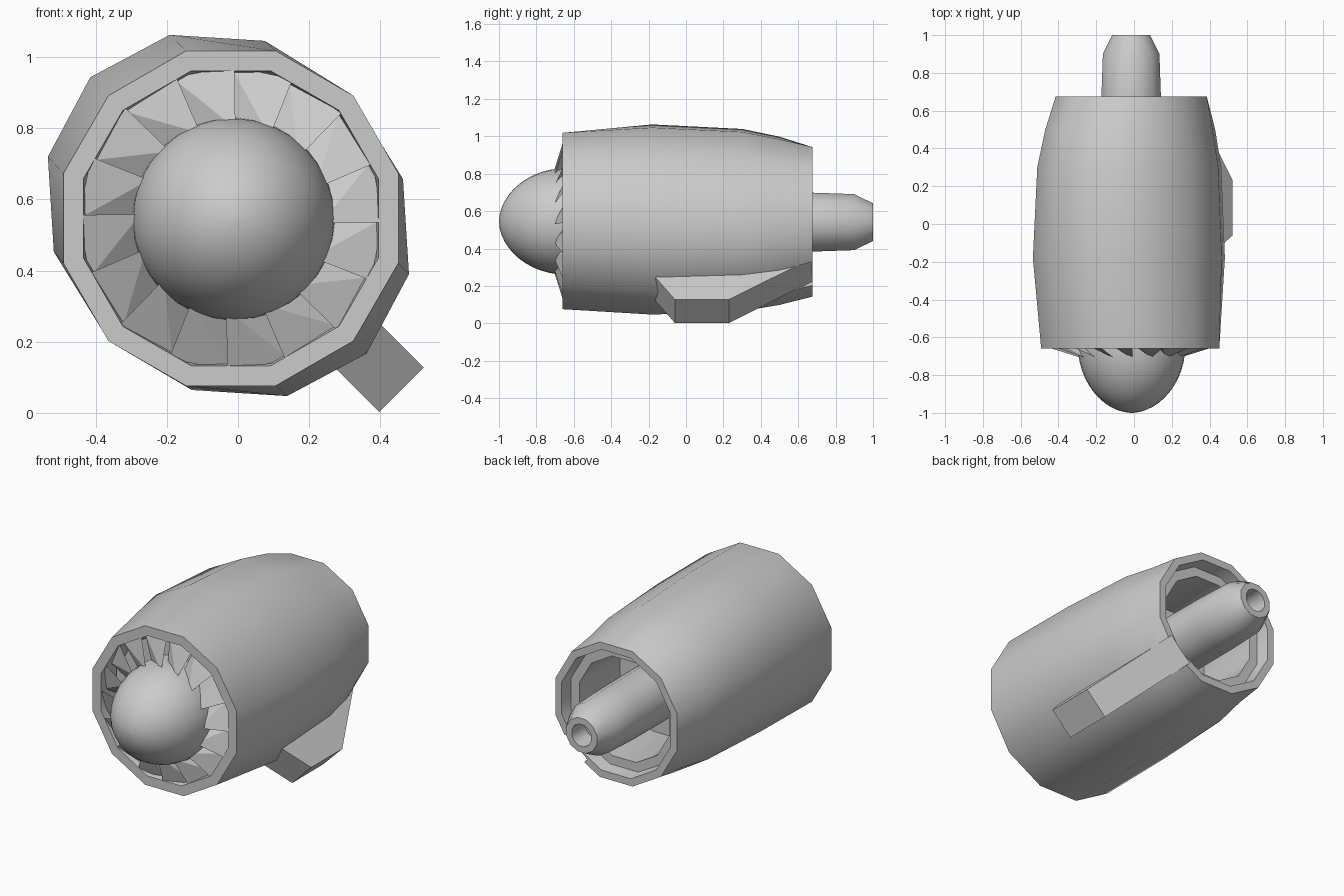
import bpy, bmesh, math
from mathutils import Vector

if "Cube" in bpy.data.objects:
    bpy.data.objects.remove(bpy.data.objects["Cube"])

CX, CZ = -0.02, 0.545          # engine axis
D = math.sqrt(0.5)
U = Vector((D, 0, -D))         # direction of the pylon
T = Vector((D, 0, D))          # across the pylon


def finish(name, bm, angle=35):
    bmesh.ops.remove_doubles(bm, verts=bm.verts, dist=1e-5)
    bmesh.ops.recalc_face_normals(bm, faces=bm.faces)
    me = bpy.data.meshes.new(name)
    bm.to_mesh(me)
    bm.free()
    ob = bpy.data.objects.new(name, me)
    bpy.context.collection.objects.link(ob)
    bpy.ops.object.select_all(action='DESELECT')
    ob.select_set(True)
    bpy.context.view_layer.objects.active = ob
    if angle:
        bpy.ops.object.shade_smooth_by_angle(angle=math.radians(angle))
    return ob


def loft(name, rings, sides, closed=False):
    """rings: (y, radius along pylon, radius across, cx, cz)"""
    bm = bmesh.new()
    loops = []
    for y, a, b, cx, cz in rings:
        loop = []
        for k in range(sides):
            t = 2 * math.pi * k / sides
            p = Vector((cx, y, cz)) + U * (a * math.cos(t)) + T * (b * math.sin(t))
            loop.append(bm.verts.new(p))
        loops.append(loop)
    pairs = list(zip(loops, loops[1:]))
    if closed:
        pairs.append((loops[-1], loops[0]))
    for p, q in pairs:
        for k in range(sides):
            n = (k + 1) % sides
            bm.faces.new((p[k], p[n], q[n], q[k]))
    if not closed:
        bm.faces.new(loops[0])
        bm.faces.new(loops[-1])
    return finish(name, bm)


def rings(profile, cx=-0.015, cz=0.543):
    return [(y, r, r, cx, cz) for y, r in profile]


def prism(name, profile, half):
    """profile: (y, distance from axis), extruded across the pylon"""
    bm = bmesh.new()
    sides = []
    for s in (-half, half):
        sides.append([bm.verts.new(Vector((CX, y, CZ)) + U * d + T * s) for y, d in profile])
    bm.faces.new(sides[0])
    bm.faces.new(sides[1])
    n = len(profile)
    for i in range(n):
        j = (i + 1) % n
        bm.faces.new((sides[0][i], sides[0][j], sides[1][j], sides[1][i]))
    return finish(name, bm, 0)


# nacelle shell: bulged outside, stepped duct inside
outer = [(-0.66, 0.488, 0.488, -0.02, 0.547), (-0.18, 0.55, 0.485, -0.027, 0.555),
         (0.30, 0.527, 0.465, -0.025, 0.552), (0.50, 0.485, 0.432, -0.02, 0.548),
         (0.675, 0.414, 0.414, -0.015, 0.5425)]
inner = rings([(0.675, 0.37), (0.60, 0.36), (0.60, 0.305), (0.2, 0.305), (-0.5, 0.41)])
inner += rings([(-0.62, 0.425), (-0.66, 0.43)], -0.02, 0.547)
nacelle = loft("nacelle", outer + inner, 12, closed=True)

# notch where the pylon meets the rear rim
cutter = prism("pylon_notch_cutter", [(0.23, 0.679), (0.72, 0.334), (0.72, 0.679)], 0.089)
cutter.hide_render = True
cutter.hide_set(True)
mod = nacelle.modifiers.new("notch", 'BOOLEAN')
mod.operation = 'DIFFERENCE'
mod.object = cutter

# pylon bracket
prism("pylon", [(-0.18, 0.485), (-0.06, 0.679), (0.23, 0.679), (0.674, 0.367),
                (0.60, 0.38), (0.2, 0.42)], 0.0885)

# spinner: pointed dome
L = 0.36
dome = [(-0.64 - L * math.cos(t), 0.285 * math.sin(t) ** 1.06)
        for t in [math.pi / 2 * (i + 0.3) / 12.3 for i in range(13)]]
dome[0] = (-1.0, 0.006)
loft("spinner", rings(dome + [(-0.5, 0.285)], -0.0125, 0.545), 32)

# fan blades, pitched and overlapping
bm = bmesh.new()
N = 16
for i in range(N):
    mid = 360 / N * (i + 0.45)
    quad = []
    for r, off, y in ((0.255, -13, -0.71), (0.43, -11.5, -0.655), (0.43, 12.5, -0.605), (0.255, 13, -0.63)):
        t = math.radians(mid + off)
        quad.append(bm.verts.new((CX + r * math.cos(t), y, 0.546 + r * math.sin(t))))
    bm.faces.new((quad[0], quad[1], quad[2]))
    bm.faces.new((quad[0], quad[2], quad[3]))
finish("fan_blades", bm, 20)

# bulkheads closing the duct
loft("front_bulkhead", rings([(-0.55, 0.41), (-0.53, 0.41)]), 12)
loft("rear_bulkhead", rings([(0.20, 0.305), (0.22, 0.305)]), 12)

# exhaust core with a recessed end
loft("exhaust_core", rings([(0.2, 0.165), (0.675, 0.163), (0.90, 0.155), (1.0, 0.104),
                            (1.0, 0.066), (0.88, 0.06)], -0.015, 0.541), 12)
